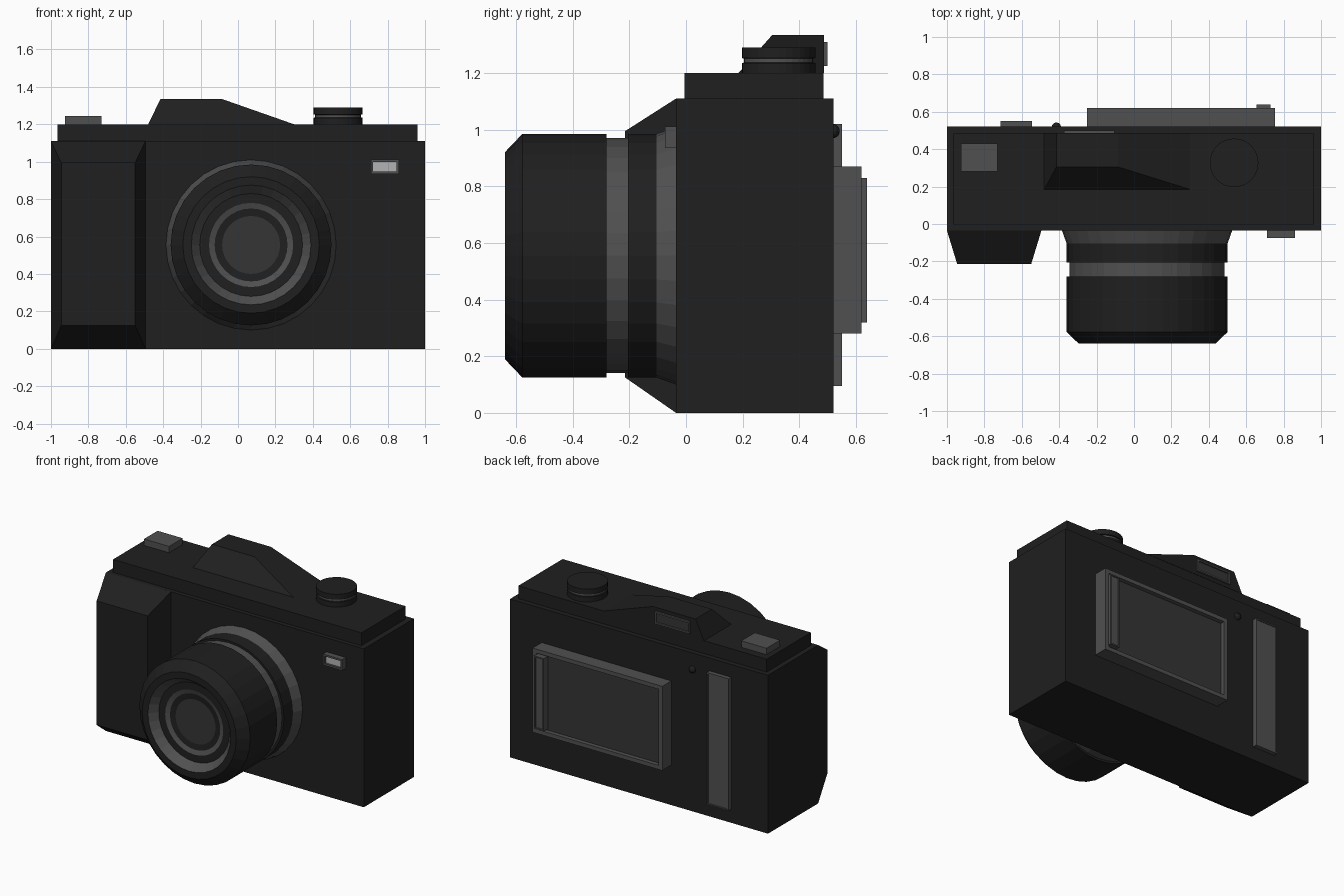
import bpy, bmesh
from math import cos, sin, pi
from mathutils import Vector

if "Cube" in bpy.data.objects:
    bpy.data.objects.remove(bpy.data.objects["Cube"])


def material(name, v):
    m = bpy.data.materials.new(name)
    m.diffuse_color = (v, v, v, 1)
    m.use_nodes = True
    m.node_tree.nodes["Principled BSDF"].inputs["Base Color"].default_value = m.diffuse_color
    return m


BLACK = material("black_shell", 0.014)
GREY = material("grey_trim", 0.08)
GLASS = material("dark_glass", 0.035)
PALE = material("pale_window", 0.45)


def finish(name, bm, *mats):
    bmesh.ops.recalc_face_normals(bm, faces=bm.faces)
    me = bpy.data.meshes.new(name)
    bm.to_mesh(me)
    bm.free()
    for m in mats:
        me.materials.append(m)
    ob = bpy.data.objects.new(name, me)
    bpy.context.collection.objects.link(ob)
    return ob


def loft(bm, a, b):
    """Closed solid between two matching loops of points."""
    va, vb = [bm.verts.new(p) for p in a], [bm.verts.new(p) for p in b]
    bm.faces.new(va)
    bm.faces.new(vb)
    n = len(va)
    for i in range(n):
        j = (i + 1) % n
        bm.faces.new((va[i], va[j], vb[j], vb[i]))


def rect_xz(x0, x1, z0, z1, y):
    return [(x0, y, z0), (x1, y, z0), (x1, y, z1), (x0, y, z1)]


def rect_xy(x0, x1, y0, y1, z):
    return [(x0, y0, z), (x1, y0, z), (x1, y1, z), (x0, y1, z)]


def box(name, x, y, z, mat, panel=None):
    """Box; panel = (facing, rim, depth, material) sinks one face inside a rim."""
    bm = bmesh.new()
    loft(bm, rect_xz(*x, *z, y[0]), rect_xz(*x, *z, y[1]))
    mats = [mat]
    if panel:
        facing, rim, depth, inner = panel
        bmesh.ops.recalc_face_normals(bm, faces=bm.faces)
        f = max(bm.faces, key=lambda f: f.normal.y * facing)
        bmesh.ops.inset_region(bm, faces=[f], thickness=rim)
        walls = bmesh.ops.extrude_discrete_faces(bm, faces=[f])["faces"]
        for face in walls:
            face.material_index = 1
            bmesh.ops.translate(bm, verts=face.verts, vec=Vector((0, -facing * depth, 0)))
        mats.append(inner)
    return finish(name, bm, *mats)


def lathe(name, profile, centre, u, v, axis, sides, mats):
    """Spin (radius, height, material index of next band) round an axis, capped."""
    bm = bmesh.new()
    u, v, axis = Vector(u), Vector(v), Vector(axis)
    rings = []
    for r, h, _ in profile:
        rings.append([bm.verts.new(Vector(centre) + axis * h
                      + u * r * cos(2 * pi * i / sides) + v * r * sin(2 * pi * i / sides))
                      for i in range(sides)])
    for k in range(len(rings) - 1):
        for i in range(sides):
            j = (i + 1) % sides
            f = bm.faces.new((rings[k][i], rings[k][j], rings[k + 1][j], rings[k + 1][i]))
            f.material_index = profile[k][2]
    bm.faces.new(rings[0]).material_index = profile[0][2]
    bm.faces.new(rings[-1]).material_index = profile[-1][2]
    return finish(name, bm, *mats)


# Main shell and top plate
box("body", (-1, 1), (-0.035, 0.52), (0, 1.11), BLACK)
box("top_plate", (-0.965, 0.96), (-0.005, 0.485), (1.11, 1.2), BLACK)

# Tapered hand grip
bm = bmesh.new()
loft(bm, rect_xz(-1, -0.495, 0, 1.11, -0.035), rect_xz(-0.945, -0.55, 0.125, 0.995, -0.215))
finish("hand_grip", bm, BLACK)

# Sloping viewfinder hump with its eyepiece
bm = bmesh.new()
loft(bm, rect_xy(-0.48, 0.3, 0.185, 0.487, 1.2), rect_xy(-0.415, -0.085, 0.305, 0.487, 1.335))
finish("viewfinder_hump", bm, BLACK)
box("eyepiece", (-0.375, -0.105), (0.47, 0.5), (1.225, 1.31), GREY, (1, 0.015, 0.01, GLASS))

# Lens: mount flare, barrel, focus gap, front barrel, then stepped glass recess
lens = [
    (0.455, 0.035, 0), (0.43, 0.105, 1),
    (0.43, 0.205, 1), (0.415, 0.205, 0),
    (0.415, 0.28, 1), (0.43, 0.28, 1),
    (0.43, 0.578, 1), (0.365, 0.64, 1),
    (0.32, 0.64, 0), (0.275, 0.585, 1),
    (0.225, 0.585, 0), (0.195, 0.575, 1),
    (0.155, 0.57, 2),
]
lathe("lens", lens, (0.07, 0, 0.555), (1, 0, 0), (0, 0, 1), (0, -1, 0), 32,
      (GREY, BLACK, GLASS))

# Mode dial with a pale groove
dial = [(0.13, 1.2, 1), (0.13, 1.235, 1), (0.122, 1.237, 0), (0.122, 1.251, 1),
        (0.13, 1.253, 1), (0.13, 1.29, 1)]
lathe("mode_dial", dial, (0.535, 0.327, 0), (1, 0, 0), (0, 1, 0), (0, 0, 1), 32, (GREY, BLACK))

# Shutter button and front window
box("shutter_button", (-0.925, -0.73), (0.28, 0.43), (1.2, 1.245), GREY)
box("front_window", (0.71, 0.86), (-0.075, -0.035), (0.935, 1.012), GREY, (-1, 0.018, 0.015, PALE))

# Rear screen, its side bar, thumb rest and small button
box("rear_screen", (-0.25, 0.755), (0.52, 0.62), (0.28, 0.87), GREY, (1, 0.04, 0.03, GLASS))
box("screen_bar", (0.655, 0.73), (0.58, 0.64), (0.32, 0.83), GREY, (1, 0.012, 0.008, GREY))
box("thumb_rest", (-0.715, -0.545), (0.52, 0.55), (0.095, 1.02), GREY, (1, 0.012, 0.006, GREY))
bm = bmesh.new()
bmesh.ops.create_uvsphere(bm, u_segments=12, v_segments=8, radius=0.025)
bmesh.ops.translate(bm, verts=bm.verts, vec=(-0.415, 0.518, 0.995))
finish("rear_button", bm, BLACK)
